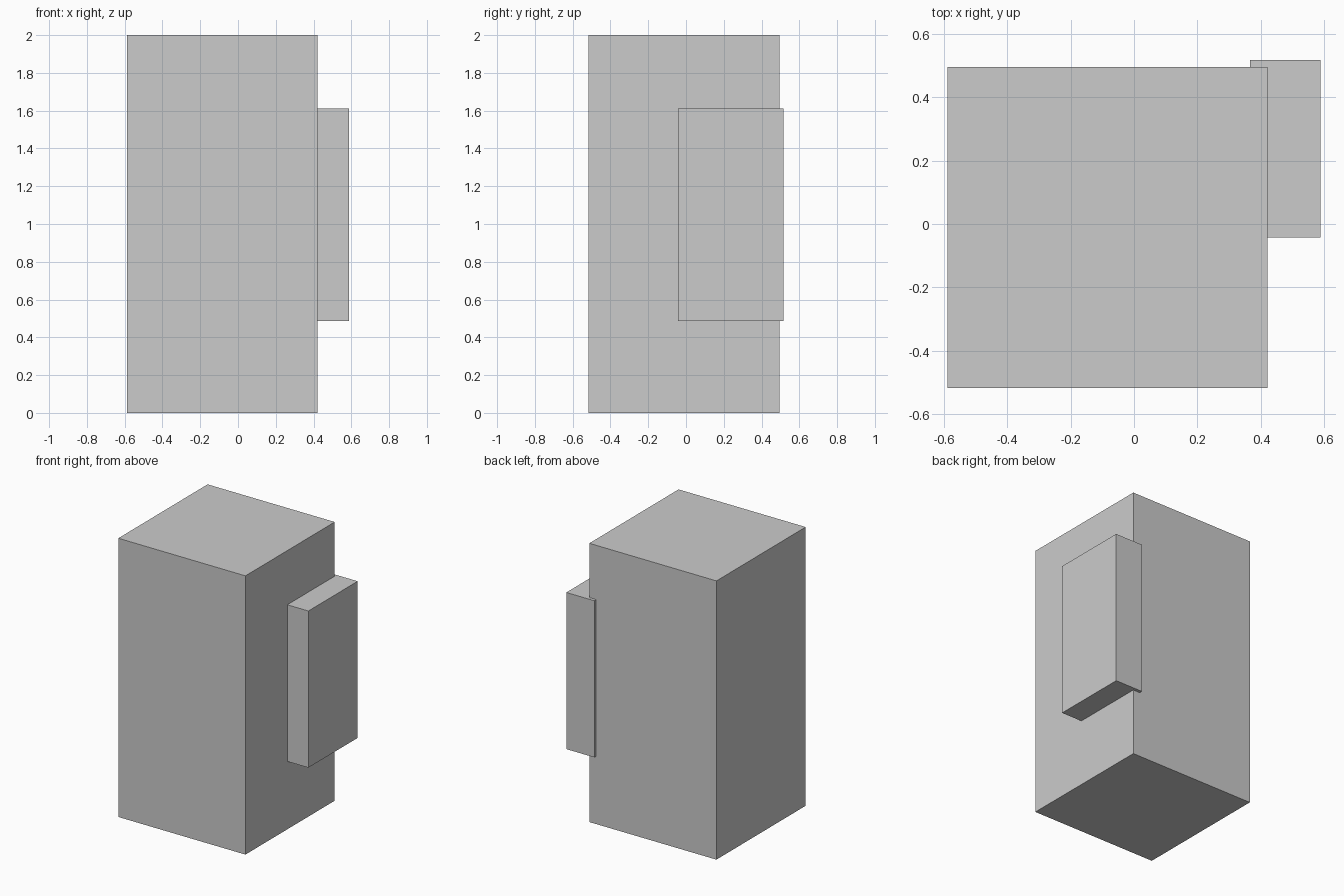
import bpy

if "Cube" in bpy.data.objects:
    bpy.data.objects.remove(bpy.data.objects["Cube"])


def box(name, lo, hi):
    """Axis-aligned box between two opposite corners."""
    centre = [(a + b) / 2 for a, b in zip(lo, hi)]
    size = [b - a for a, b in zip(lo, hi)]
    bpy.ops.mesh.primitive_cube_add(size=1, location=centre)
    ob = bpy.context.object
    ob.name = name
    ob.scale = size
    bpy.ops.object.transform_apply(location=False, rotation=False, scale=True)
    return ob


# Tall square main block
box("main_block", (-0.588, -0.517, 0.0), (0.421, 0.495, 2.0))

# Slab set into the right side, wrapping the back corner
box("side_slab", (0.366, -0.042, 0.487), (0.588, 0.517, 1.611))
